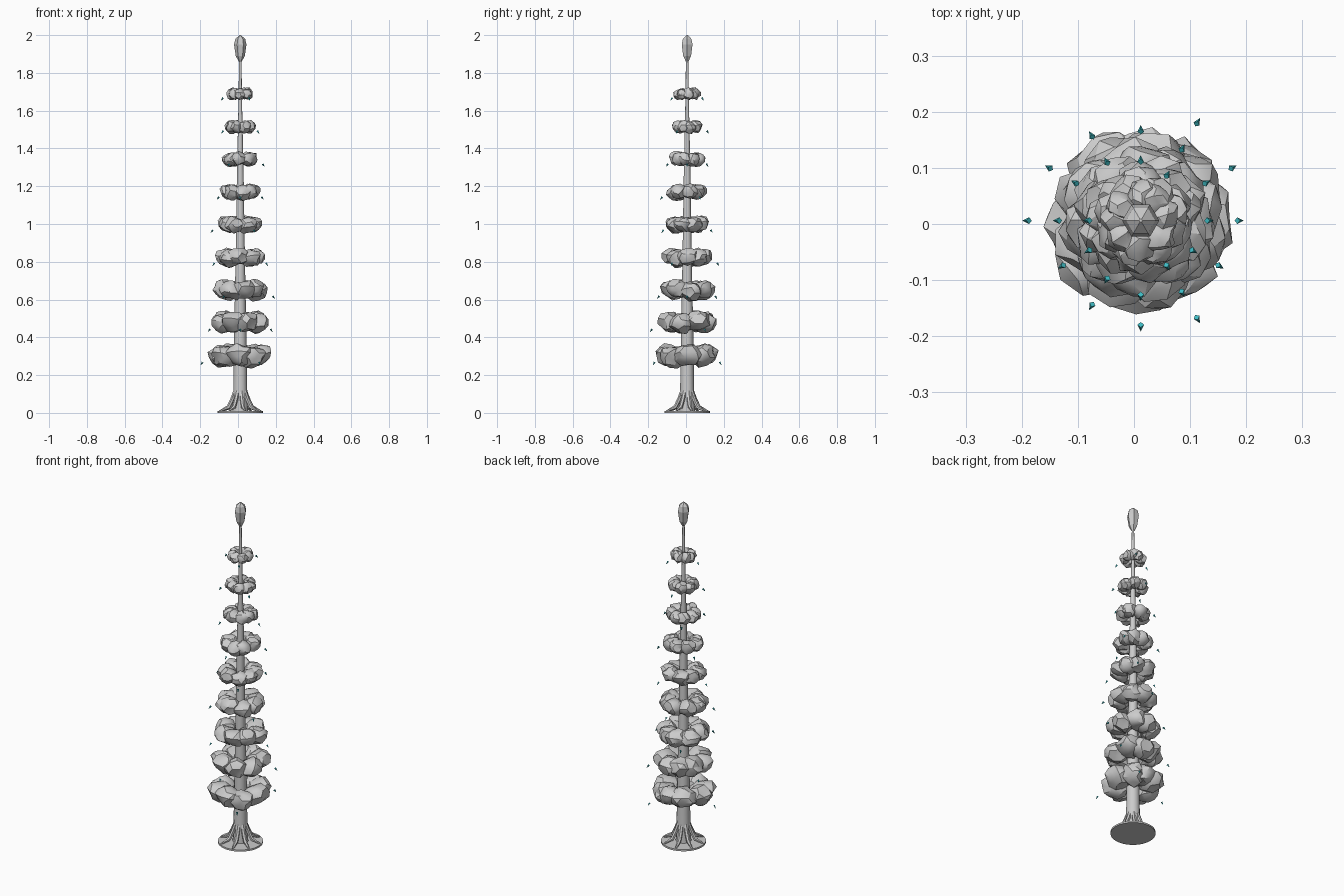
import bpy, bmesh, math, random
from mathutils import Vector, Matrix

random.seed(4)
if "Cube" in bpy.data.objects:
    bpy.data.objects.remove(bpy.data.objects["Cube"])

CENTRE = Vector((0.012, 0.006, 0))


def material(name, colour):
    mat = bpy.data.materials.new(name)
    mat.use_nodes = True
    mat.diffuse_color = (*colour, 1)
    mat.node_tree.nodes["Principled BSDF"].inputs["Base Color"].default_value = (*colour, 1)
    return mat


GREY = material("plain grey", (0.6, 0.6, 0.6))
TEAL = material("teal", (0.05, 0.5, 0.55))


def finish(bm, name, mat, smooth_angle=None):
    bmesh.ops.recalc_face_normals(bm, faces=bm.faces)
    mesh = bpy.data.meshes.new(name)
    bm.to_mesh(mesh)
    bm.free()
    mesh.materials.append(mat)
    obj = bpy.data.objects.new(name, mesh)
    obj.location = CENTRE
    bpy.context.collection.objects.link(obj)
    if smooth_angle:
        bpy.ops.object.select_all(action="DESELECT")
        obj.select_set(True)
        bpy.context.view_layer.objects.active = obj
        bpy.ops.object.shade_smooth_by_angle(angle=math.radians(smooth_angle))
    return obj


def lathe(bm, profile, sides):
    """Closed stack of rings from (radius, height) pairs."""
    rings = [[bm.verts.new((r * math.cos(a), r * math.sin(a), z))
              for a in (math.tau * i / sides for i in range(sides))] for r, z in profile]
    for low, high in zip(rings, rings[1:]):
        for i in range(sides):
            j = (i + 1) % sides
            bm.faces.new((low[i], low[j], high[j], high[i]))
    bm.faces.new(rings[0][::-1])
    bm.faces.new(rings[-1])


def turned(name, profile, sides, smooth_angle=None):
    bm = bmesh.new()
    lathe(bm, profile, sides)
    return finish(bm, name, GREY, smooth_angle)


# Ground disc, trunk and pointed bud
turned("base_disc", [(0.12, 0), (0.12, 0.01)], 32)
turned("trunk", [(0.042, 0.005), (0.037, 0.12), (0.033, 0.4), (0.025, 0.8),
                 (0.018, 1.25), (0.01, 1.62), (0.006, 1.9)], 12, 40)
turned("top_bud", [(0.008, 1.86), (0.024, 1.89), (0.033, 1.95),
                   (0.026, 1.98), (0.003, 2.0)], 6)

# Roots sweeping out from the trunk foot
bm = bmesh.new()
path = [(0.03, 0.11, 0.012), (0.045, 0.07, 0.012), (0.065, 0.03, 0.011), (0.113, 0.009, 0.004)]
for k in range(8):
    spin = Matrix.Rotation(math.tau * (k + 0.3) / 8, 3, "Z")
    rings = []
    for r, z, w in path:
        rings.append([bm.verts.new(spin @ Vector((r + w * math.cos(a) * 0.6, w * math.sin(a),
                                                  max(0.004, z + w * math.cos(a) * 0.8))))
                      for a in (math.tau * i / 6 for i in range(6))])
    for p, q in zip(rings, rings[1:]):
        for i in range(6):
            bm.faces.new((p[i], p[(i + 1) % 6], q[(i + 1) % 6], q[i]))
    bm.faces.new(rings[0])
    bm.faces.new(rings[-1])
finish(bm, "roots", GREY, 40)

# Foliage tiers: overlapping crumpled clumps tilted up into shallow bowls
for t in range(9):
    height = 0.305 + 0.173 * t
    radius = 0.172 - 0.0125 * t
    half = 0.074 - 0.0042 * t
    bm = bmesh.new()
    clumps = 8
    for k in range(clumps):
        ball = bmesh.ops.create_icosphere(bm, subdivisions=2, radius=1)["verts"]
        for v in ball:
            v.co *= random.uniform(0.82, 1.14)
        angle = math.tau * (k + random.uniform(-0.2, 0.2)) / clumps + 0.5 * t
        turn = (Matrix.Rotation(angle, 4, "Z")
                @ Matrix.Translation((radius * 0.58, 0, random.uniform(-0.1, 0.1) * half))
                @ Matrix.Rotation(-0.3, 4, "Y")
                @ Matrix.Diagonal((radius * 0.42, radius * 0.42, half * 0.76, 1))
                @ Matrix.Rotation(random.uniform(0, 6), 4, "Z"))
        bmesh.ops.transform(bm, matrix=turn, verts=ball)
    for v in bm.verts:
        v.co.z += height
    finish(bm, f"foliage_tier_{t + 1}", GREY, 30)

    # Three small floating shards, each tier turned a twelfth of a circle
    bm = bmesh.new()
    for k in range(3):
        angle = math.radians(60 - 30 * t + 120 * k)
        place = (Matrix.Rotation(angle, 4, "Z")
                 @ Matrix.Translation((radius + 0.033 - 0.001 * t, 0, height - 0.045 + 0.002 * t))
                 @ Matrix.Rotation(2.5, 4, "Y"))
        bmesh.ops.create_cone(bm, cap_ends=True, segments=4, radius1=0.006, radius2=0,
                              depth=0.02, matrix=place)
    finish(bm, f"shards_{t + 1}", TEAL)
